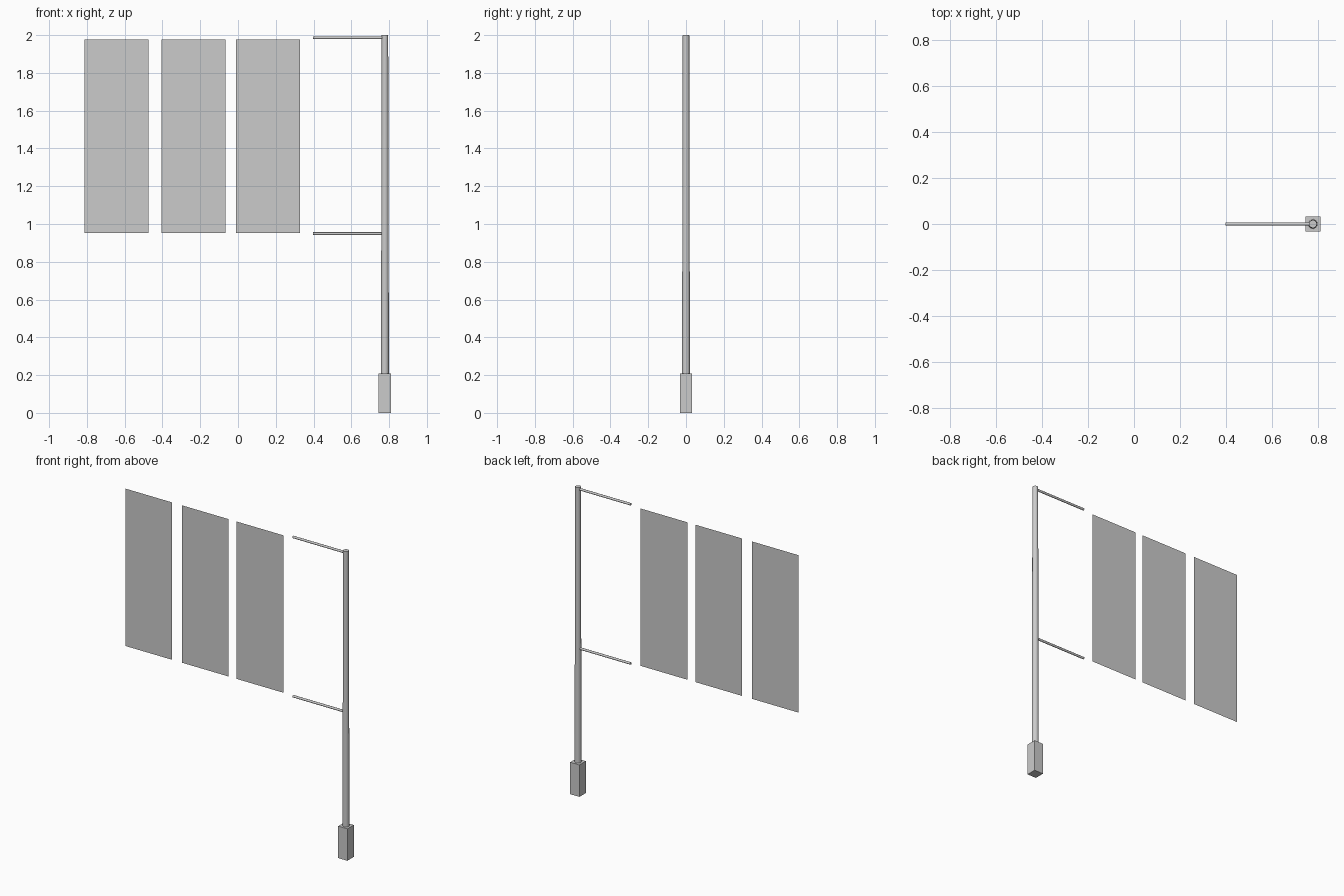
import bpy, math

if "Cube" in bpy.data.objects:
    bpy.data.objects.remove(bpy.data.objects["Cube"])

POLE_X = 0.778


def smooth(obj):
    bpy.ops.object.select_all(action='DESELECT')
    obj.select_set(True)
    bpy.context.view_layer.objects.active = obj
    bpy.ops.object.shade_smooth_by_angle(angle=math.radians(40))


# base block the pole stands in
bpy.ops.mesh.primitive_cube_add(size=1, location=(POLE_X, 0, 0.104))
base = bpy.context.object
base.name = "base_block"
base.scale = (0.066, 0.066, 0.208)
bpy.ops.object.transform_apply(location=False, rotation=False, scale=True)

# slightly tapered upright pole
bpy.ops.mesh.primitive_cone_add(vertices=16, radius1=0.021, radius2=0.0172,
                                depth=1.792, location=(POLE_X, 0, 1.104))
pole = bpy.context.object
pole.name = "pole"
smooth(pole)

# two thin banner arms reaching from the pole
ARM_TIP = 0.397
for name, z in (("upper_arm", 1.986), ("lower_arm", 0.949)):
    bpy.ops.mesh.primitive_cylinder_add(
        vertices=12, radius=0.0075, depth=POLE_X - ARM_TIP,
        location=((POLE_X + ARM_TIP) / 2, 0, z),
        rotation=(0, math.pi / 2, 0))
    arm = bpy.context.object
    arm.name = name
    smooth(arm)

# three single-sheet banners standing beside the arms
for i, x in enumerate((-0.643, -0.236, 0.159)):
    bpy.ops.mesh.primitive_plane_add(size=1, location=(x, 0, 1.465),
                                     rotation=(math.pi / 2, 0, 0))
    banner = bpy.context.object
    banner.name = f"banner_{i + 1}"
    banner.scale = (0.338, 1.025, 1)
    bpy.ops.object.transform_apply(location=False, rotation=True, scale=True)
